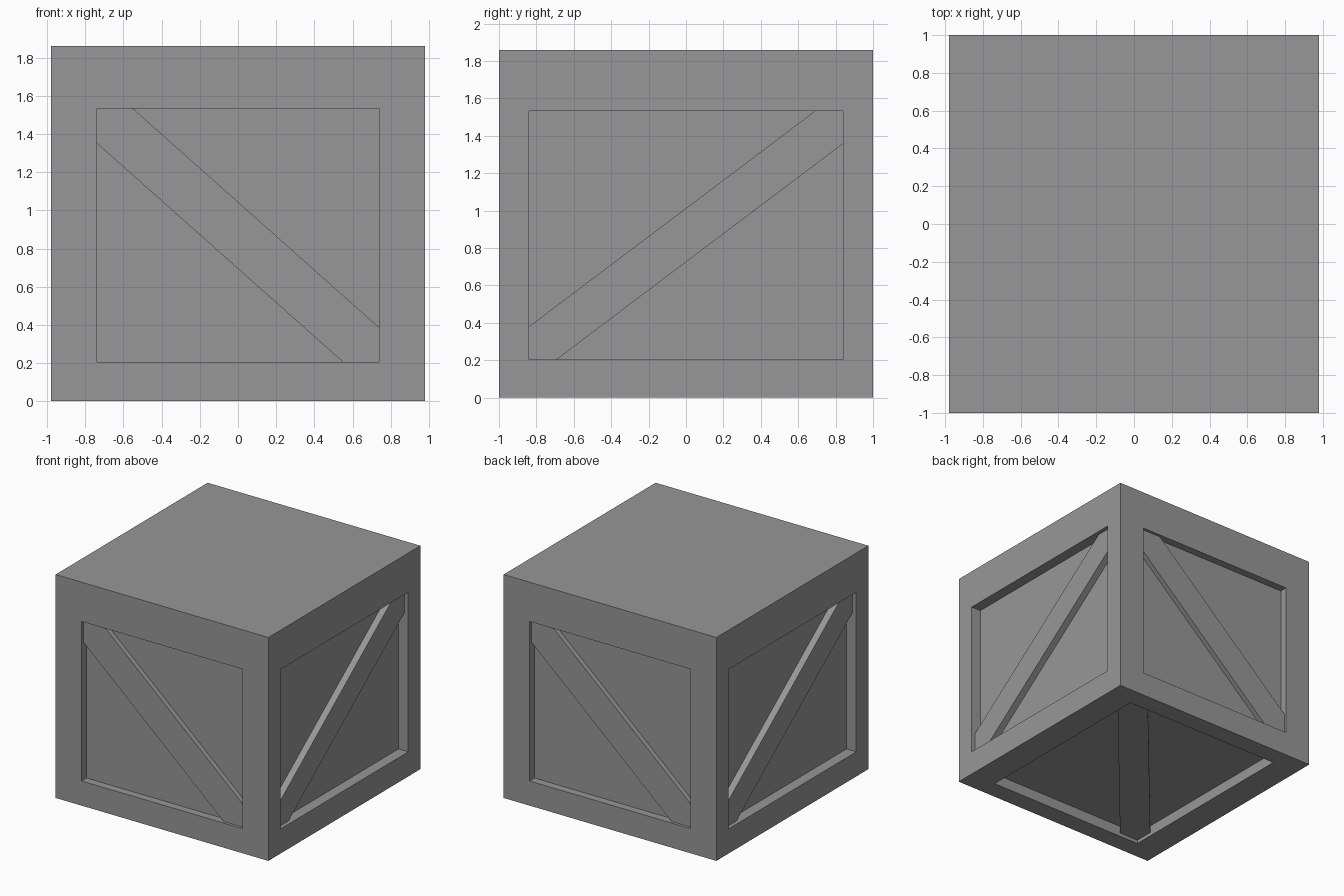
import bpy, bmesh
from mathutils import Vector

if "Cube" in bpy.data.objects:
    bpy.data.objects.remove(bpy.data.objects["Cube"])

HX, HY, H = 0.98, 1.0, 1.86            # half width, half depth, height
OX, OY, Z0, Z1 = 0.74, 0.84, 0.205, 1.533  # panel opening limits
DEPTH = {'x': 0.09, 'y': 0.065, 'z': 0.09}  # panel recess
GAP = {'x': 0.033, 'y': 0.023, 'z': 0.03}   # brace set back from frame

# Dark grey finish
grey = bpy.data.materials.new("dark_grey")
grey.diffuse_color = (0.31, 0.31, 0.31, 1)
grey.use_nodes = True
grey.node_tree.nodes["Principled BSDF"].inputs["Base Color"].default_value = grey.diffuse_color


def finish(name, bm):
    mesh = bpy.data.meshes.new(name)
    bm.to_mesh(mesh)
    bm.free()
    mesh.materials.append(grey)
    obj = bpy.data.objects.new(name, mesh)
    bpy.context.collection.objects.link(obj)
    return obj


# Crate body: box with recessed panels on four sides and underneath
bm = bmesh.new()
bmesh.ops.create_cube(bm, size=2)
for v in bm.verts:
    v.co = Vector((v.co.x * HX, v.co.y * HY, (v.co.z + 1) * H / 2))
bm.normal_update()
for face in [f for f in bm.faces if f.normal.z < 0.5]:
    n = face.normal.copy()
    bmesh.ops.inset_individual(bm, faces=[face], thickness=0.1)
    for v in face.verts:
        if abs(n.x) < 0.5:
            v.co.x = OX if v.co.x > 0 else -OX
        if abs(n.y) < 0.5:
            v.co.y = OY if v.co.y > 0 else -OY
        if abs(n.z) < 0.5:
            v.co.z = Z1 if v.co.z > H / 2 else Z0
    axis = 'xyz'[max(range(3), key=lambda i: abs(n[i]))]
    panel = bmesh.ops.extrude_discrete_faces(bm, faces=[face])['faces'][0]
    bmesh.ops.translate(bm, verts=panel.verts, vec=-n * DEPTH[axis])
bmesh.ops.recalc_face_normals(bm, faces=bm.faces)
finish("crate_body", bm)


# Diagonal brace: six-sided board cut to fit the corners of an opening
def brace(name, a, b, cut_u, cut_v, place, inward):
    (u0, v0), (u1, v1) = a, b
    su, sv = (1 if u1 > u0 else -1), (1 if v1 > v0 else -1)
    outline = [(u0, v0), (u0 + su * cut_u, v0), (u1, v1 - sv * cut_v),
               (u1, v1), (u1 - su * cut_u, v1), (u0, v0 + sv * cut_v)]
    bm = bmesh.new()
    face = bm.faces.new([bm.verts.new(place(u, v)) for u, v in outline])
    out = bmesh.ops.extrude_face_region(bm, geom=[face], use_keep_orig=True)
    verts = [g for g in out['geom'] if isinstance(g, bmesh.types.BMVert)]
    bmesh.ops.translate(bm, verts=verts, vec=Vector(inward))
    bmesh.ops.recalc_face_normals(bm, faces=bm.faces)
    return finish(name, bm)


for s, fb, rl in ((1, "front", "right"), (-1, "back", "left")):
    brace(fb + "_brace", (-OX * s, Z1), (OX * s, Z0), 0.19, 0.181,
          lambda u, v: (u, -s * (HY - GAP['y']), v),
          (0, s * (DEPTH['y'] - GAP['y']), 0))
    brace(rl + "_brace", (-OY * s, Z0), (OY * s, Z1), 0.15, 0.175,
          lambda u, v: (s * (HX - GAP['x']), u, v),
          (-s * (DEPTH['x'] - GAP['x']), 0, 0))
brace("bottom_brace", (-OX, -OY), (OX, OY), 0.18, 0.16,
      lambda u, v: (u, v, GAP['z']), (0, 0, DEPTH['z'] - GAP['z']))
